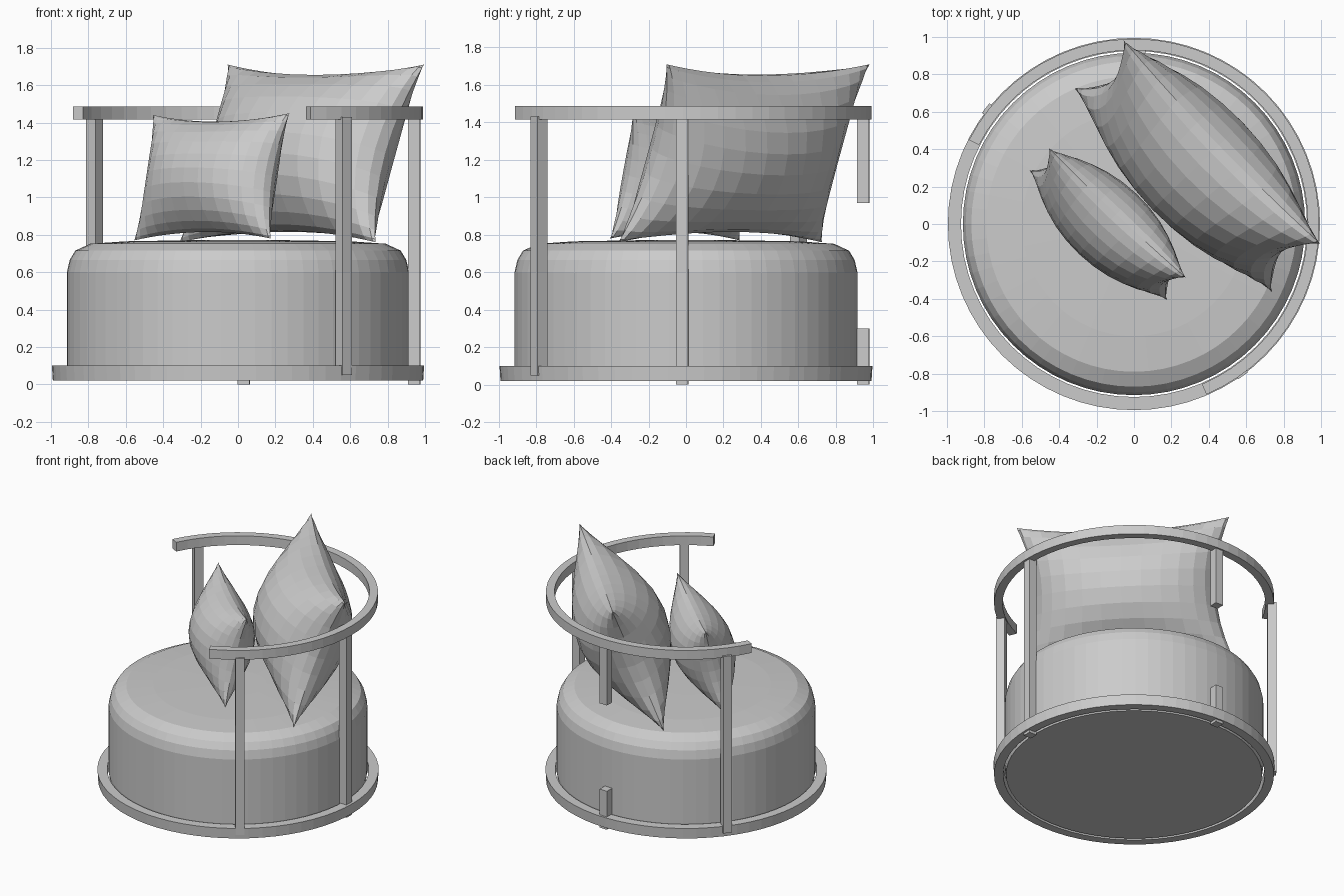
import bpy, bmesh
from math import radians, cos, sin, atan2
from mathutils import Vector, Matrix

if "Cube" in bpy.data.objects:
    bpy.data.objects.remove(bpy.data.objects["Cube"])


def finish(bm, name):
    bmesh.ops.recalc_face_normals(bm, faces=bm.faces)
    me = bpy.data.meshes.new(name)
    bm.to_mesh(me)
    bm.free()
    ob = bpy.data.objects.new(name, me)
    bpy.context.collection.objects.link(ob)
    return ob


def sweep(name, section, start, end, steps):
    """Sweep a closed (radius, z) section around z from start to end degrees."""
    bm = bmesh.new()
    full = end - start >= 360
    rings = []
    for i in range(steps if full else steps + 1):
        a = radians(start + (end - start) * i / steps)
        rings.append([bm.verts.new((r * cos(a), r * sin(a), z)) for r, z in section])
    n = len(section)
    for i in range(steps):
        a, b = rings[i], rings[(i + 1) % len(rings)]
        for j in range(n):
            k = (j + 1) % n
            bm.faces.new((a[j], b[j], b[k], a[k]))
    if not full:
        bm.faces.new(rings[0])
        bm.faces.new(rings[-1])
    return finish(bm, name)


def seat(name, profile, steps):
    """Closed drum from an (r, z) profile running bottom to top."""
    bm = bmesh.new()
    rings = []
    for r, z in profile:
        rings.append([bm.verts.new((r * cos(radians(360 * i / steps)),
                                    r * sin(radians(360 * i / steps)), z)) for i in range(steps)])
    for a, b in zip(rings, rings[1:]):
        for i in range(steps):
            k = (i + 1) % steps
            bm.faces.new((a[i], a[k], b[k], b[i]))
    bm.faces.new(rings[0])
    bm.faces.new(rings[-1])
    return finish(bm, name)


def post(name, x, y, z0, z1, size=0.064):
    """Square upright turned to face the centre."""
    bm = bmesh.new()
    m = (Matrix.Translation((x, y, (z0 + z1) / 2)) @ Matrix.Rotation(atan2(y, x), 4, 'Z')
         @ Matrix.Diagonal((size, size, z1 - z0, 1)))
    bmesh.ops.create_cube(bm, size=1, matrix=m)
    return finish(bm, name)


def pillow(name, centre, across, up, thick, pinch_u, pinch_v, nu=14, nv=12):
    """Plump cushion with pinched edges; across and up are half-extent vectors."""
    centre, across, up = Vector(centre), Vector(across), Vector(up)
    normal = across.cross(up).normalized()
    bm = bmesh.new()
    # cosine spacing keeps the rounded rims smooth
    us = [sin(radians(-90 + 180 * i / nu)) for i in range(nu + 1)]
    vs = [sin(radians(-90 + 180 * j / nv)) for j in range(nv + 1)]
    for side in (1, -1):
        grid = []
        for u in us:
            col = []
            for v in vs:
                eu, ev = max(0, 1 - u * u), max(0, 1 - v * v)
                p = (centre + across * u * (1 - pinch_u * ev) + up * v * (1 - pinch_v * eu)
                     + normal * side * thick * (eu ** 0.55) * (ev ** 0.65))
                col.append(bm.verts.new(p))
            grid.append(col)
        for i in range(nu):
            for j in range(nv):
                bm.faces.new((grid[i][j], grid[i + 1][j], grid[i + 1][j + 1], grid[i][j + 1]))
    bmesh.ops.remove_doubles(bm, verts=bm.verts, dist=0.0005)
    return finish(bm, name)


# Upholstered drum seat
seat("seat", [(0.905, 0.02), (0.915, 0.1), (0.915, 0.6), (0.9, 0.665), (0.87, 0.715),
              (0.79, 0.752), (0.6, 0.765), (0.2, 0.772)], 64)

# Base hoop and open back rail
sweep("base_ring", [(0.925, 0.02), (0.99, 0.02), (0.995, 0.1), (0.925, 0.1)], 0, 360, 64)
sweep("back_rail", [(0.93, 1.415), (0.99, 1.415), (0.99, 1.487), (0.93, 1.487)], -67, 153, 40)

# Uprights; the rear one is interrupted behind the cushion
post("front_post", 0.565, -0.785, 0.05, 1.43)
post("right_post", 0.942, -0.02, 0.0, 1.43)
post("left_post", -0.768, 0.60, 0.05, 1.43)
post("rear_post_upper", 0.03, 0.945, 0.97, 1.43)
post("rear_post_lower", 0.03, 0.945, 0.0, 0.3)

# Leaning cushions
pillow("large_cushion", (0.34, 0.31, 1.235), (0.525, -0.543, 0), (0.13, 0.128, 0.475),
       0.33, 0.15, 0.13)
pillow("small_cushion", (-0.14, 0.0, 1.11), (0.365, -0.345, 0.005), (0.05, 0.06, 0.335),
       0.22, 0.12, 0.12)
